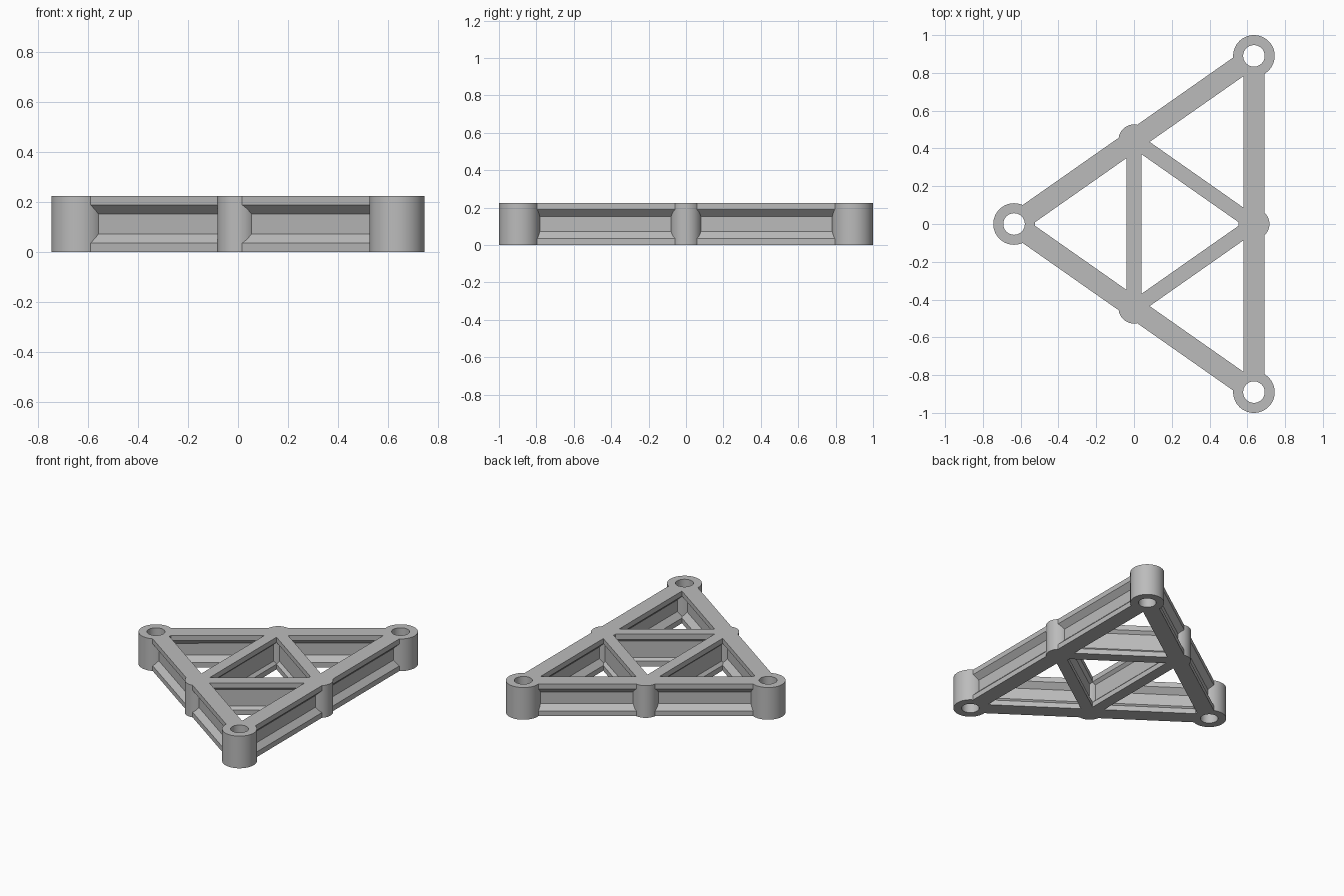
import bpy
import bmesh
import math
from mathutils import Vector

if "Cube" in bpy.data.objects:
    bpy.data.objects.remove(bpy.data.objects["Cube"], do_unlink=True)

HEIGHT = 0.225
FLANGE = 0.036      # height of the straight flange edges
WEB = 0.02          # half thickness of the beam web

grey = bpy.data.materials.new("grey")
grey.use_nodes = True
grey.diffuse_color = (0.5, 0.5, 0.5, 1)
grey.node_tree.nodes["Principled BSDF"].inputs["Base Color"].default_value = (0.5, 0.5, 0.5, 1)


def finish(name, bm):
    bmesh.ops.recalc_face_normals(bm, faces=bm.faces)
    mesh = bpy.data.meshes.new(name)
    bm.to_mesh(mesh)
    bm.free()
    mesh.materials.append(grey)
    obj = bpy.data.objects.new(name, mesh)
    bpy.context.collection.objects.link(obj)
    return obj


def cylinder(name, centre, radius, height=HEIGHT):
    bm = bmesh.new()
    bmesh.ops.create_cone(bm, cap_ends=True, segments=64, radius1=radius, radius2=radius, depth=height)
    bmesh.ops.translate(bm, verts=bm.verts, vec=(centre.x, centre.y, HEIGHT / 2))
    return finish(name, bm)


def beam(name, start, end, half):
    """I-beam with 45 degree flange undersides, extruded between two points."""
    low = FLANGE + half - WEB
    side = [(half, 0), (half, FLANGE), (WEB, low),
            (WEB, HEIGHT - low), (half, HEIGHT - FLANGE), (half, HEIGHT)]
    profile = side + [(-x, z) for x, z in reversed(side)]
    along = (end - start).normalized()
    across = Vector((along.y, -along.x, 0))
    bm = bmesh.new()
    face = bm.faces.new([bm.verts.new(start + across * x + Vector((0, 0, z))) for x, z in profile])
    extruded = bmesh.ops.extrude_face_region(bm, geom=[face], use_keep_orig=True)
    moved = [v for v in extruded["geom"] if isinstance(v, bmesh.types.BMVert)]
    bmesh.ops.translate(bm, verts=moved, vec=end - start)
    return finish(name, bm)


def combine(target, tool, operation):
    mod = target.modifiers.new(operation.lower(), "BOOLEAN")
    mod.operation = operation
    mod.solver = "EXACT"
    mod.object = tool
    bpy.context.view_layer.objects.active = target
    bpy.ops.object.modifier_apply(modifier=mod.name)
    bpy.data.objects.remove(tool, do_unlink=True)


corners = [Vector((-0.635, 0, 0)), Vector((0.635, -0.89, 0)), Vector((0.635, 0.89, 0))]
middles = [(corners[i] + corners[(i + 1) % 3]) / 2 for i in range(3)]

# Corner sockets, outer beams, middle hubs and inner braces
parts = []
for i in range(3):
    j = (i + 1) % 3
    parts += [beam("outer_beam", corners[i], corners[j], 0.056),
              cylinder("corner_socket", corners[i], 0.11),
              cylinder("middle_hub", middles[i], 0.082),
              beam("inner_brace", middles[i], middles[j], 0.039)]

# Fuse into one frame, then bore the corner holes
frame = parts[0]
frame.name = "triangular_truss_frame"
for part in parts[1:]:
    combine(frame, part, "UNION")
for corner in corners:
    combine(frame, cylinder("hole_cutter", corner, 0.057, HEIGHT * 2), "DIFFERENCE")

bpy.ops.object.select_all(action="DESELECT")
frame.select_set(True)
bpy.context.view_layer.objects.active = frame
bpy.ops.object.shade_smooth_by_angle(angle=math.radians(30))
